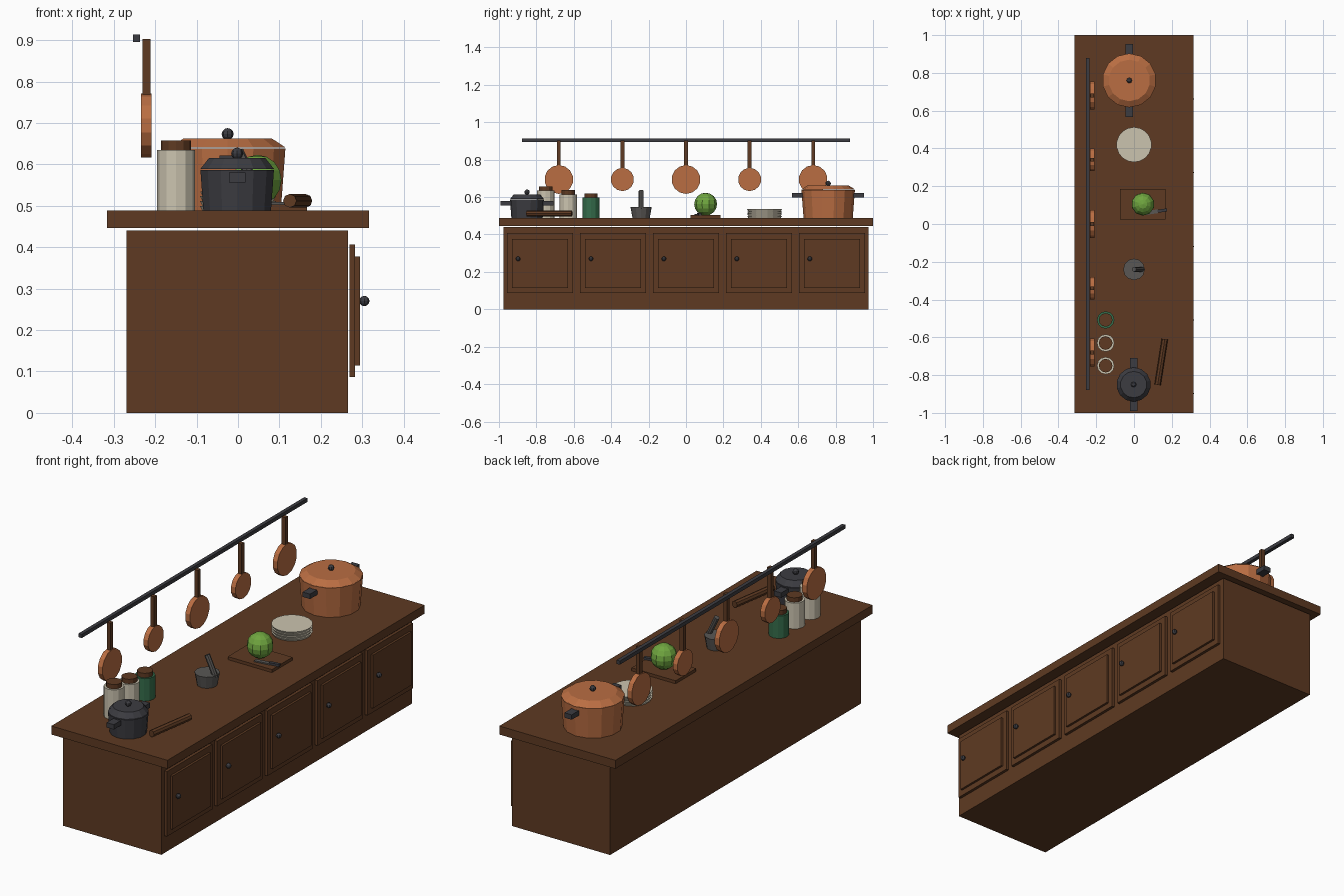
import bpy, bmesh, math
from mathutils import Vector

if "Cube" in bpy.data.objects:
    bpy.data.objects.remove(bpy.data.objects["Cube"])


def mat(name, r, g, b):
    m = bpy.data.materials.new(name)
    m.diffuse_color = (r, g, b, 1)
    m.use_nodes = True
    m.node_tree.nodes["Principled BSDF"].inputs["Base Color"].default_value = m.diffuse_color
    return m


WOOD = mat("brown_wood", 0.112, 0.042, 0.016)
COPPER = mat("copper", 0.49, 0.155, 0.055)
IRON = mat("dark_iron", 0.045, 0.045, 0.053)
CREAM = mat("cream_ceramic", 0.60, 0.55, 0.43)
LEAF = mat("leaf_green", 0.16, 0.38, 0.05)
GLASS = mat("green_glass", 0.035, 0.15, 0.07)
STONE = mat("grey_stone", 0.10, 0.095, 0.09)


def finish(name, bm, material, loc=(0, 0, 0), rot=(0, 0, 0)):
    me = bpy.data.meshes.new(name)
    bm.to_mesh(me)
    bm.free()
    me.materials.append(material)
    ob = bpy.data.objects.new(name, me)
    ob.location, ob.rotation_euler = loc, rot
    bpy.context.collection.objects.link(ob)
    return ob


def box(name, center, size, material, rot=(0, 0, 0)):
    bm = bmesh.new()
    bmesh.ops.create_cube(bm, size=1)
    bmesh.ops.scale(bm, vec=size, verts=bm.verts)
    return finish(name, bm, material, center, rot)


def drum(name, base, r1, r2, height, sides, material):
    """Upright (tapered) cylinder standing on base."""
    bm = bmesh.new()
    bmesh.ops.create_cone(bm, cap_ends=True, segments=sides, radius1=r1,
                          radius2=r2, depth=height)
    x, y, z = base
    return finish(name, bm, material, (x, y, z + height / 2))


def rod(name, a, b, r, sides, material):
    """Cylinder between two points."""
    a, b = Vector(a), Vector(b)
    bm = bmesh.new()
    bmesh.ops.create_cone(bm, cap_ends=True, segments=sides, radius1=r,
                          radius2=r, depth=(b - a).length)
    rot = (b - a).to_track_quat('Z', 'Y').to_euler()
    return finish(name, bm, material, (a + b) / 2, rot)


def ball(name, center, r, material, u=8, v=6):
    bm = bmesh.new()
    bmesh.ops.create_uvsphere(bm, u_segments=u, v_segments=v, radius=r)
    return finish(name, bm, material, center)


TOP = 0.488

# Cabinet and worktop
box("cabinet", (-0.002, 0, 0.22), (0.535, 1.95, 0.44), WOOD)
box("worktop", (0, 0, 0.467), (0.632, 2.0, 0.042), WOOD)

# Five panelled doors with knobs
for i in range(5):
    y = (i - 2) * 0.39
    box(f"door_{i}", (0.276, y, 0.247), (0.014, 0.352, 0.32), WOOD)
    box(f"door_panel_{i}", (0.288, y, 0.246), (0.012, 0.30, 0.262), WOOD)
    ball(f"door_knob_{i}", (0.305, y - 0.118, 0.27), 0.0125, IRON)

# Hanging rail with pans
box("rail", (-0.245, 0, 0.904), (0.018, 1.755, 0.018), IRON)
for i in range(5):
    y = (i - 2) * 0.34
    r = 0.062 if i % 2 else 0.077
    rod(f"pan_{i}", (-0.234, y, 0.694), (-0.209, y, 0.694), r, 14, COPPER)
    low = 0.694 + r - 0.004
    box(f"pan_handle_{i}", (-0.221, y, (low + 0.903) / 2),
        (0.02, 0.02, 0.903 - low), WOOD)


# Lidded pots
def pot(name, x, y, r, height, lid_h, lid_r, grip_z, material):
    drum(name, (x, y, TOP), r * 0.92, r, height, 14, material)
    z = TOP + height + 0.003
    drum(name + "_lid", (x, y, z), r, lid_r, lid_h, 14, material)
    ball(name + "_knob", (x, y, z + lid_h + 0.011), 0.0145, IRON)
    for s in (-1, 1):
        box(f"{name}_grip_{s}", (x, y + s * (r + 0.021), grip_z),
            (0.04, 0.058, 0.024), IRON)


pot("copper_pot", -0.025, 0.76, 0.143, 0.150, 0.021, 0.110, 0.609, COPPER)
pot("iron_pot", -0.002, -0.85, 0.091, 0.098, 0.026, 0.07, 0.568, IRON)

# Storage jars
for i, (y, h, m) in enumerate([(-0.75, 0.147, CREAM), (-0.63, 0.127, CREAM),
                               (-0.508, 0.110, GLASS)]):
    drum(f"jar_{i}", (-0.15, y, TOP), 0.046, 0.046, h, 12, m)
    drum(f"jar_lid_{i}", (-0.15, y, TOP + h), 0.036, 0.036, 0.022, 12, WOOD)

# Stack of plates
for i in range(4):
    drum(f"plate_{i}", (0, 0.42, TOP + i * 0.012), 0.087, 0.093, 0.011, 18, CREAM)

# Chopping board, cabbage and knife
box("chopping_board", (0.047, 0.105, 0.4955), (0.24, 0.16, 0.015), WOOD)
ball("cabbage", (0.047, 0.105, 0.562), 0.061, LEAF, 10, 8)
box("knife_blade", (0.09, 0.062, 0.506), (0.075, 0.02, 0.006), STONE, (0, 0, 0.15))
box("knife_handle", (0.15, 0.071, 0.508), (0.05, 0.016, 0.012), IRON, (0, 0, 0.15))

# Mortar and pestle
drum("mortar", (0, -0.24, TOP), 0.046, 0.057, 0.06, 12, STONE)
rod("pestle", (0.046, -0.24, 0.535), (0.0, -0.24, 0.633), 0.013, 8, STONE)

# Rolling pin
rod("rolling_pin", (0.125, -0.852, 0.512), (0.163, -0.61, 0.512), 0.0165, 8, WOOD)
